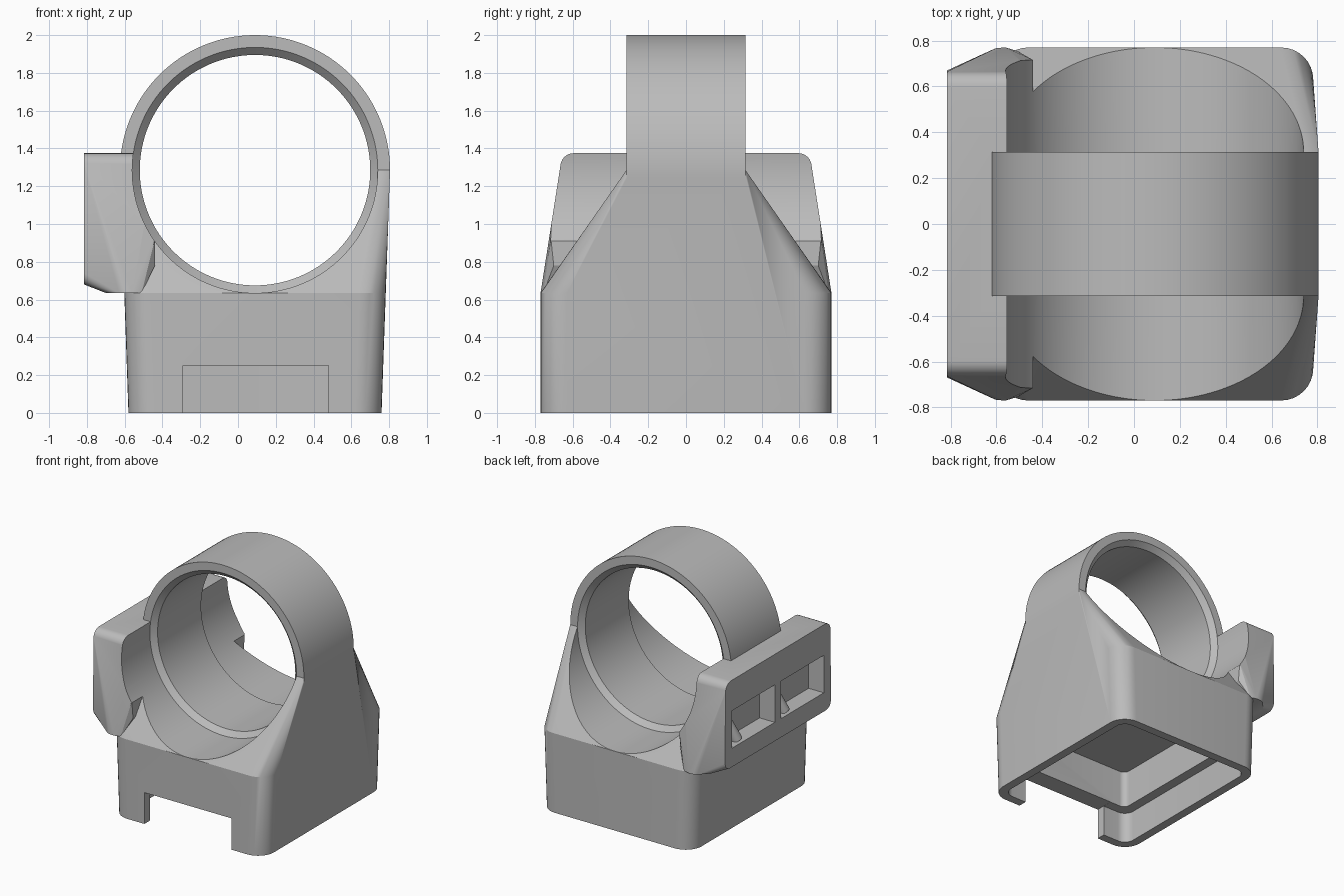
import bpy, bmesh, math
from mathutils import Vector

if "Cube" in bpy.data.objects:
    bpy.data.objects.remove(bpy.data.objects["Cube"], do_unlink=True)

CX, CZ = 0.09, 1.285          # ring centre
R_OUT, R_BORE, R_LIP = 0.715, 0.65, 0.61
RING_HALF, BASE_HALF = 0.315, 0.77

grey = bpy.data.materials.new("matte_grey")
grey.use_nodes = True
grey.diffuse_color = (0.5, 0.5, 0.5, 1)
grey.node_tree.nodes["Principled BSDF"].inputs["Base Color"].default_value = (0.5, 0.5, 0.5, 1)


def add_object(name, bm):
    bmesh.ops.recalc_face_normals(bm, faces=bm.faces)
    mesh = bpy.data.meshes.new(name)
    bm.to_mesh(mesh)
    bm.free()
    mesh.materials.append(grey)
    obj = bpy.data.objects.new(name, mesh)
    bpy.context.collection.objects.link(obj)
    return obj


def hull(name, points):
    bm = bmesh.new()
    for p in points:
        bm.verts.new(p)
    result = bmesh.ops.convex_hull(bm, input=bm.verts)
    loose = {g for g in result["geom_interior"] + result["geom_unused"]
             if isinstance(g, bmesh.types.BMVert)}
    bmesh.ops.delete(bm, geom=list(loose), context="VERTS")
    bmesh.ops.dissolve_limit(bm, angle_limit=0.005, verts=bm.verts, edges=bm.edges)
    return add_object(name, bm)


def box(name, x0, x1, y0, y1, z0, z1):
    return hull(name, [(x, y, z) for x in (x0, x1) for y in (y0, y1) for z in (z0, z1)])


def rounded_rect(hx, hy, r, z, steps=8):
    pts = []
    for quarter, (sx, sy) in enumerate(((1, 1), (-1, 1), (-1, -1), (1, -1))):
        for i in range(steps + 1):
            a = (quarter + i / steps) * math.pi / 2
            pts.append((CX + sx * (hx - r) + r * math.cos(a),
                        sy * (hy - r) + r * math.sin(a), z))
    return pts


def lathe(name, profile, segments=128):
    """Solid of revolution about the ring axis from (radius, y) pairs."""
    bm = bmesh.new()
    rings = []
    for r, y in profile:
        rings.append([bm.verts.new((CX + r * math.cos(2 * math.pi * i / segments), y,
                                    CZ + r * math.sin(2 * math.pi * i / segments)))
                      for i in range(segments)])
    for a, b in zip(rings, rings[1:]):
        for i in range(segments):
            j = (i + 1) % segments
            bm.faces.new((a[i], a[j], b[j], b[i]))
    bm.faces.new(rings[0])
    bm.faces.new(rings[-1])
    return add_object(name, bm)


def combine(target, tool, operation):
    mod = target.modifiers.new(operation, "BOOLEAN")
    mod.operation, mod.solver, mod.object = operation, "EXACT", tool
    bpy.context.view_layer.objects.active = target
    bpy.ops.object.modifier_apply(modifier=mod.name)
    bpy.data.objects.remove(tool, do_unlink=True)


# Pedestal: rounded base tapering up to the ring's width
body = hull("mount_body",
            rounded_rect(0.67, BASE_HALF, 0.14, 0)
            + rounded_rect(0.692, BASE_HALF, 0.14, 0.635)
            + [(CX + sx * R_OUT, sy * RING_HALF, CZ) for sx in (-1, 1) for sy in (-1, 1)])

# Ring
combine(body, lathe("ring", [(R_OUT, -RING_HALF), (R_OUT, RING_HALF)]), "UNION")

# Side block, flared towards the bottom
side = []
for s in (-1, 1):
    for x in (-0.815, -0.44):
        for i in range(7):                     # rounded upper corners
            a = math.pi / 2 * i / 6
            side.append((x, s * (0.595 + 0.07 * math.cos(a)), 1.305 + 0.07 * math.sin(a)))
    for i in range(5):                         # rounded lower outer corners
        a = math.pi / 2 * i / 4
        side.append((-0.815, s * (0.61 + 0.06 * math.cos(a)), 0.74 - 0.06 * math.sin(a)))
    side += [(-0.70, s * 0.68, 0.635), (-0.63, s * 0.755, 0.635), (-0.60, s * 0.768, 0.635),
             (-0.56, s * 0.77, 0.635), (-0.51, s * 0.755, 0.635),
             (-0.44, s * 0.70, 0.78), (-0.44, s * 0.715, 0.92)]
combine(body, hull("side_block", side), "UNION")

# Bore through everything, with a chamfered lip inside the ring
lip = RING_HALF - 0.04
combine(body, lathe("bore", [(R_BORE, -1), (R_BORE, -RING_HALF), (R_LIP, -lip),
                             (R_LIP, lip), (R_BORE, RING_HALF), (R_BORE, 1)]), "DIFFERENCE")

# Stepped cavity under the base and the front notch
combine(body, hull("lower_cavity", rounded_rect(0.60, 0.70, 0.08, -0.1)
                   + rounded_rect(0.60, 0.70, 0.08, 0.25)), "DIFFERENCE")
combine(body, hull("upper_cavity", rounded_rect(0.52, 0.62, 0.05, 0.2)
                   + rounded_rect(0.52, 0.62, 0.05, 0.55)), "DIFFERENCE")
combine(body, box("front_notch", -0.29, 0.48, -1, -0.6, -0.1, 0.251), "DIFFERENCE")

# Two pockets in the side block
for y0 in (-0.58, 0.04):
    combine(body, box("pocket", -0.9, -0.68, y0, y0 + 0.54, 0.83, 1.13), "DIFFERENCE")

# Small slanted post in each pocket
posts = []
for y in (-0.13, 0.47):
    bm = bmesh.new()
    bmesh.ops.create_cone(bm, cap_ends=True, segments=16, radius1=0.045, radius2=0.035, depth=0.22)
    axis = Vector((0.35, 0.3, 1)).normalized()
    turn = Vector((0, 0, 1)).rotation_difference(axis).to_matrix()
    bmesh.ops.rotate(bm, verts=bm.verts, matrix=turn)
    bmesh.ops.translate(bm, verts=bm.verts, vec=(-0.72, y, 0.93))
    posts.append(add_object("pocket_post", bm))

# Smooth curved surfaces, keep hard edges
for obj in [body] + posts:
    bpy.ops.object.select_all(action="DESELECT")
    obj.select_set(True)
    bpy.context.view_layer.objects.active = obj
    bpy.ops.object.shade_smooth_by_angle(angle=math.radians(25))
